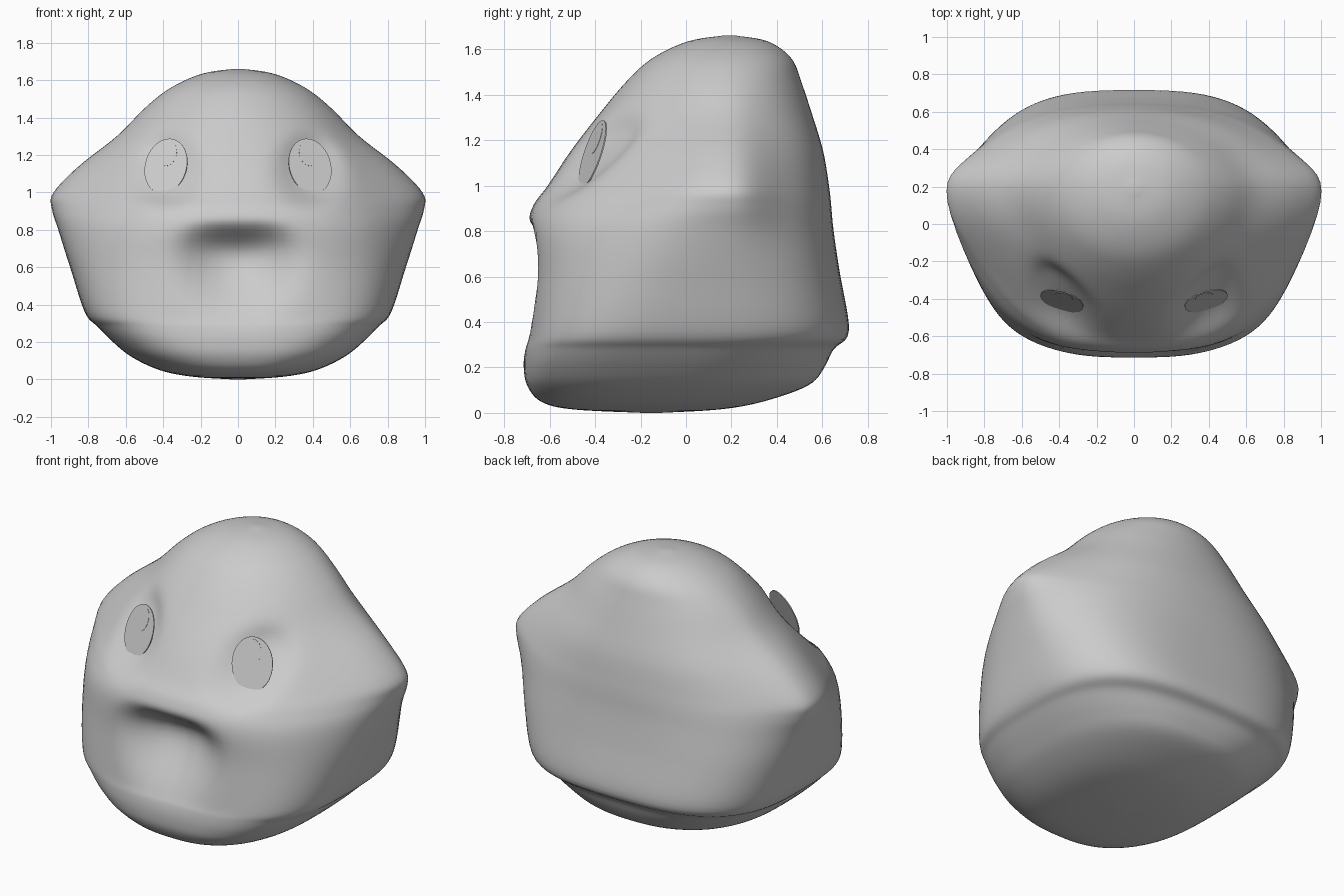
import bpy, bmesh, math
from mathutils import Vector, Matrix

cube = bpy.data.objects.get("Cube")
if cube:
    bpy.data.objects.remove(cube, do_unlink=True)

grey = bpy.data.materials.new("plain grey")
grey.use_nodes = True
COLOUR = (0.6, 0.6, 0.6, 1)
grey.diffuse_color = COLOUR
grey.node_tree.nodes["Principled BSDF"].inputs["Base Color"].default_value = COLOUR

# Head sections: height, half width, ear reach, front y, back y, y of widest point,
# front and back squareness
ROWS = [
    (0.00, 0.02, 0.00, -0.17, -0.13, -0.15, 2.0, 2.0),
    (0.015, 0.25, 0.00, -0.50, 0.15, -0.15, 2.2, 2.0),
    (0.05, 0.42, 0.00, -0.64, 0.34, -0.12, 2.6, 2.2),
    (0.12, 0.57, 0.00, -0.70, 0.54, -0.08, 2.9, 2.4),
    (0.20, 0.67, 0.00, -0.715, 0.61, -0.05, 3.1, 2.6),
    (0.28, 0.75, 0.00, -0.71, 0.65, -0.02, 3.2, 2.8),
    (0.36, 0.82, 0.00, -0.695, 0.72, 0.02, 3.2, 2.9),
    (0.60, 0.875, 0.025, -0.685, 0.68, 0.08, 2.8, 2.8),
    (0.80, 0.885, 0.08, -0.70, 0.65, 0.14, 2.5, 2.5),
    (0.91, 0.87, 0.13, -0.675, 0.64, 0.18, 2.3, 2.3),
    (1.00, 0.83, 0.165, -0.61, 0.63, 0.19, 2.2, 2.2),
    (1.15, 0.72, 0.125, -0.51, 0.605, 0.18, 2.1, 2.2),
    (1.30, 0.60, 0.05, -0.395, 0.56, 0.18, 2.1, 2.1),
    (1.45, 0.49, 0.01, -0.27, 0.51, 0.18, 2.0, 2.0),
    (1.56, 0.36, 0.00, -0.15, 0.465, 0.18, 2.0, 2.0),
    (1.635, 0.19, 0.00, 0.01, 0.36, 0.19, 2.0, 2.0),
    (1.66, 0.02, 0.00, 0.17, 0.21, 0.19, 2.0, 2.0),
]
SEGMENTS, STEPS = 96, 6
EYE = Vector((0.385, -0.41, 1.14))


def spline(a, b, c, d, t):
    return 0.5 * (2 * b + (c - a) * t + (2 * a - 5 * b + 4 * c - d) * t * t
                  + (3 * b - a - 3 * c + d) * t ** 3)


def smooth(lo, hi, v):
    t = min(1, max(0, (v - lo) / (hi - lo)))
    return t * t * (3 - 2 * t)


def signed_power(v, p):
    return math.copysign(abs(v) ** p, v)


def sculpt(x, y, z):
    """Press the mouth and eye sockets into the face."""
    if y > 0:
        return y
    # Mouth: round bowl, short steep upper side, long slope down to the chin
    dz = z - 0.66 - 0.03 * math.cos((abs(x) - 0.2) * 9)
    d = math.hypot(x / 0.38, dz / (0.19 if dz > 0 else 0.42))
    y += 0.20 * (1 - smooth(0.1, 1.0, d))
    # Eye sockets
    d = math.hypot((abs(x) - 0.39) / 0.2, (z - 1.12) / 0.24)
    y += 0.08 * (1 - smooth(0.4, 1.0, d))
    return y


def build_head():
    bm = bmesh.new()
    sections = []
    for i in range(len(ROWS) - 1):
        four = [ROWS[max(0, min(len(ROWS) - 1, i + k))] for k in (-1, 0, 1, 2)]
        for s in range(STEPS):
            sections.append([spline(*v, s / STEPS) for v in zip(*four)])
    sections.append(ROWS[-1])
    rings = []
    for z, w, ear, front, back, mid, nf, nb in sections:
        ring = []
        for k in range(SEGMENTS):
            a = 2 * math.pi * k / SEGMENTS
            c, s = math.cos(a), math.sin(a)
            n, reach = (nb, back - mid) if s > 0 else (nf, mid - front)
            x = w * signed_power(c, 2 / n) + ear * signed_power(c, 13)
            y = mid + reach * signed_power(s, 2 / n)
            ring.append(bm.verts.new((x, sculpt(x, y, z), z)))
        rings.append(ring)
    for lower, upper in zip(rings, rings[1:]):
        for k in range(SEGMENTS):
            j = (k + 1) % SEGMENTS
            bm.faces.new((lower[k], lower[j], upper[j], upper[k]))
    bm.faces.new(rings[0][::-1])
    bm.faces.new(rings[-1])
    # Relax the skin
    for _ in range(4):
        bmesh.ops.smooth_vert(bm, verts=bm.verts, factor=0.5,
                              use_axis_x=True, use_axis_y=True, use_axis_z=False)
    finish(bm, "head", 75)


def finish(bm, name, angle):
    bmesh.ops.recalc_face_normals(bm, faces=bm.faces)
    mesh = bpy.data.meshes.new(name)
    bm.to_mesh(mesh)
    bm.free()
    mesh.materials.append(grey)
    obj = bpy.data.objects.new(name, mesh)
    bpy.context.collection.objects.link(obj)
    bpy.ops.object.select_all(action='DESELECT')
    obj.select_set(True)
    bpy.context.view_layer.objects.active = obj
    bpy.ops.object.shade_smooth_by_angle(angle=math.radians(angle))


def build_eye(side, name):
    # Thin oval disc, tilted back and outwards
    out = Vector((side * 0.34, -1, 0.36)).normalized()
    up = Vector((side * -0.06, 0, 1))
    up = (up - out * up.dot(out)).normalized()
    turn = Matrix((up.cross(out), up, out)).transposed().to_4x4()
    place = Matrix.Translation((side * EYE.x, EYE.y, EYE.z)) @ turn
    bm = bmesh.new()
    bmesh.ops.create_cone(bm, cap_ends=True, segments=32, radius1=1, radius2=1, depth=1,
                          matrix=place @ Matrix.Diagonal((0.119, 0.155, 0.006, 1)))
    # Small glint plate
    glint = place @ Matrix.Translation((0, 0.07, 0.0035))
    bmesh.ops.create_cone(bm, cap_ends=True, segments=24, radius1=1, radius2=1, depth=1,
                          matrix=glint @ Matrix.Diagonal((0.05, 0.07, 0.002, 1)))
    finish(bm, name, 30)


build_head()
build_eye(1, "left_eye")
build_eye(-1, "right_eye")
